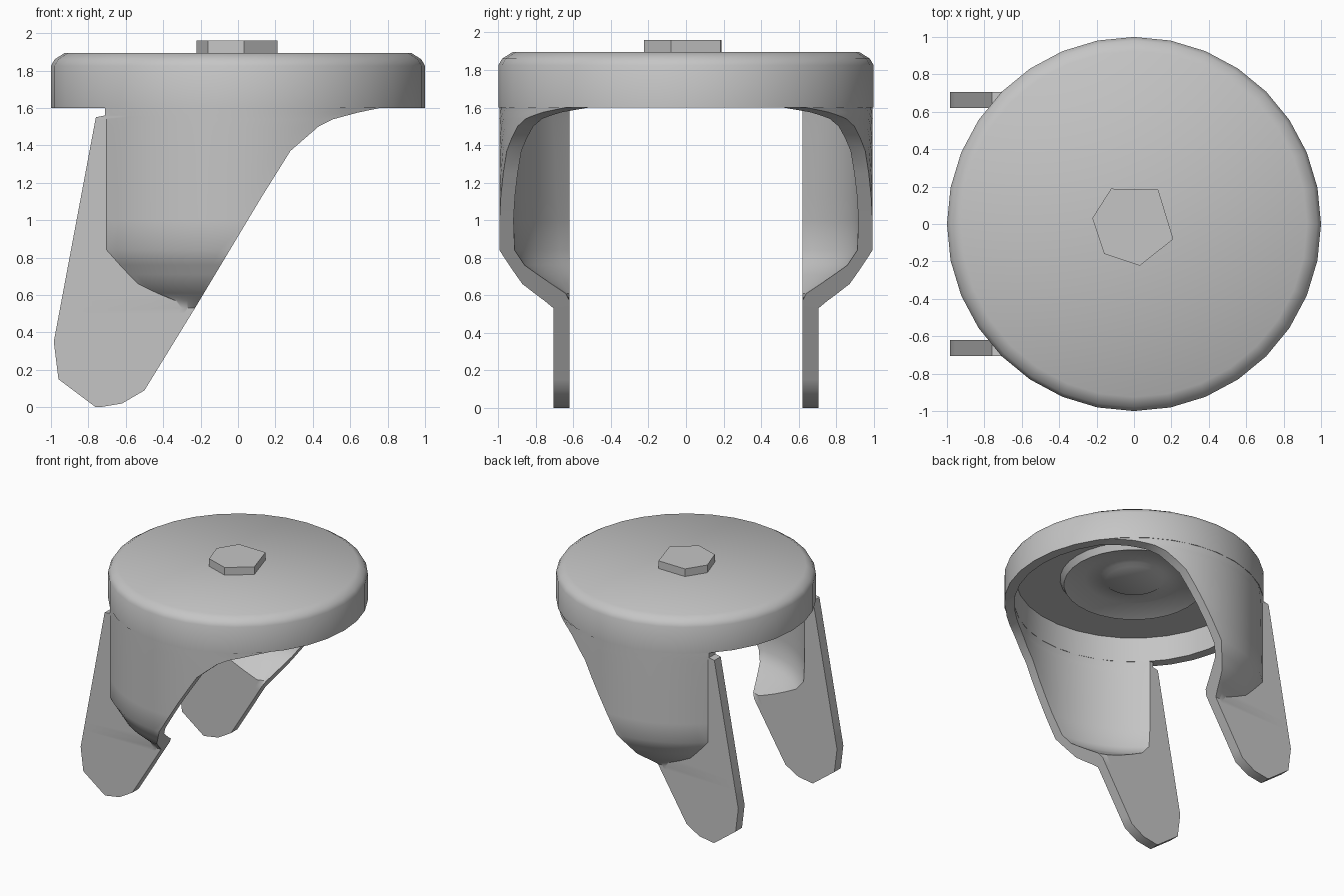
import bpy, bmesh
from math import sin, cos, pi, sqrt, radians

cube = bpy.data.objects.get("Cube")
if cube:
    bpy.data.objects.remove(cube, do_unlink=True)

GREY = (0.56, 0.56, 0.56, 1)
grey = bpy.data.materials.new("plain_grey")
grey.use_nodes = True
grey.diffuse_color = GREY
grey.node_tree.nodes["Principled BSDF"].inputs["Base Color"].default_value = GREY


def finish(name, bm, smooth=None):
    bmesh.ops.remove_doubles(bm, verts=bm.verts, dist=0.0005)
    bmesh.ops.recalc_face_normals(bm, faces=bm.faces)
    mesh = bpy.data.meshes.new(name)
    bm.to_mesh(mesh)
    bm.free()
    mesh.materials.append(grey)
    obj = bpy.data.objects.new(name, mesh)
    bpy.context.collection.objects.link(obj)
    if smooth:
        bpy.ops.object.select_all(action='DESELECT')
        obj.select_set(True)
        bpy.context.view_layer.objects.active = obj
        bpy.ops.object.shade_smooth_by_angle(angle=radians(smooth))
    return obj


def bridge(bm, a, b):
    n = len(a)
    for i in range(n):
        j = (i + 1) % n
        bm.faces.new((a[i], a[j], b[j], b[i]))


def lathe(name, profile, angles, smooth=None):
    bm = bmesh.new()
    rings = [[bm.verts.new((r * cos(a), r * sin(a), z)) for a in angles] for r, z in profile]
    for a, b in zip(rings, rings[1:]):
        bridge(bm, a, b)
    bm.faces.new(rings[0])
    bm.faces.new(rings[-1])
    return finish(name, bm, smooth)


def interp(points, z):
    """Piecewise linear lookup of (z, value) pairs, z rising."""
    if z <= points[0][0]:
        return points[0][1]
    for (z0, v0), (z1, v1) in zip(points, points[1:]):
        if z <= z1:
            return v0 + (v1 - v0) * (z - z0) / (z1 - z0)
    return points[-1][1]


# Round cap: a hollow shell with a shallow bearing ring under its ceiling
cap_profile = [(0.22, 1.79), (0.25, 1.81), (0.38, 1.81), (0.54, 1.755), (0.57, 1.805),
               (0.91, 1.805), (0.92, 1.6), (1, 1.6), (1, 1.825), (0.98, 1.86), (0.925, 1.895)]
lathe("cap", cap_profile, [2 * pi * i / 32 for i in range(32)], 35)

# Uneven six-sided stud on top
lathe("top_stud", [(0.225, 1.88), (0.225, 1.96)],
      [radians(a) for a in (-135, -82, -21, 55, 123, 172)])

# Fork leg: curved shell flowing into a flat axle plate
back_edge = [(0, -0.76), (0.15, -0.96), (0.35, -0.985), (1.55, -0.76), (1.56, -0.71)]
front_edge = [(0, -0.74), (0.02, -0.62), (0.09, -0.5), (0.53, -0.23), (1.13, 0.13),
              (1.37, 0.28), (1.5, 0.43), (1.54, 0.51), (1.575, 0.64), (1.6, 0.76)]
outer_radius = [(0.53, 0.735), (0.66, 0.885), (0.84, 0.995)]
inner_radius = [(0.53, 0.56), (0.62, 0.68), (0.76, 0.865), (0.85, 0.92)]
levels = [0, 0.02, 0.09, 0.15, 0.35, 0.5, 0.53, 0.57, 0.61, 0.66, 0.71, 0.76,
          0.84, 1, 1.13, 1.25, 1.37, 1.44, 1.5, 1.54, 1.55, 1.56, 1.575, 1.6]
COLS = 12


def section(z, radii, plate_y):
    """Points along one level, with a column kept on the plate crease."""
    left, right = interp(back_edge, z), interp(front_edge, z)
    r = interp(radii, z) if z > 0.52 else 0
    crease = -sqrt(max(r * r - plate_y * plate_y, 0))
    width = right - left
    crease = min(max(crease, left + 0.02 * width), right - 0.1 * width)
    xs = [left] + [crease + (right - crease) * i / COLS for i in range(COLS + 1)]
    points = []
    for x in xs:
        y = sqrt(max(r * r - x * x, 0))
        if x < 0:
            y = max(y, plate_y)
        points.append((x, -y, z))
    return points


bm = bmesh.new()
rows = []
for z in levels:
    outer = section(z, outer_radius, 0.705)
    inner = section(z, inner_radius, 0.62)
    rows.append([bm.verts.new(p) for p in outer + inner[::-1]])
for a, b in zip(rows, rows[1:]):
    bridge(bm, a, b)
for row in (rows[0], rows[-1]):
    for i in range(COLS + 1):
        bm.faces.new((row[i], row[i + 1], row[-i - 2], row[-i - 1]))
legs = finish("fork_legs", bm, 35)
mirror = legs.modifiers.new("mirror", 'MIRROR')
mirror.use_axis = (False, True, False)
mirror.use_mirror_merge = False
